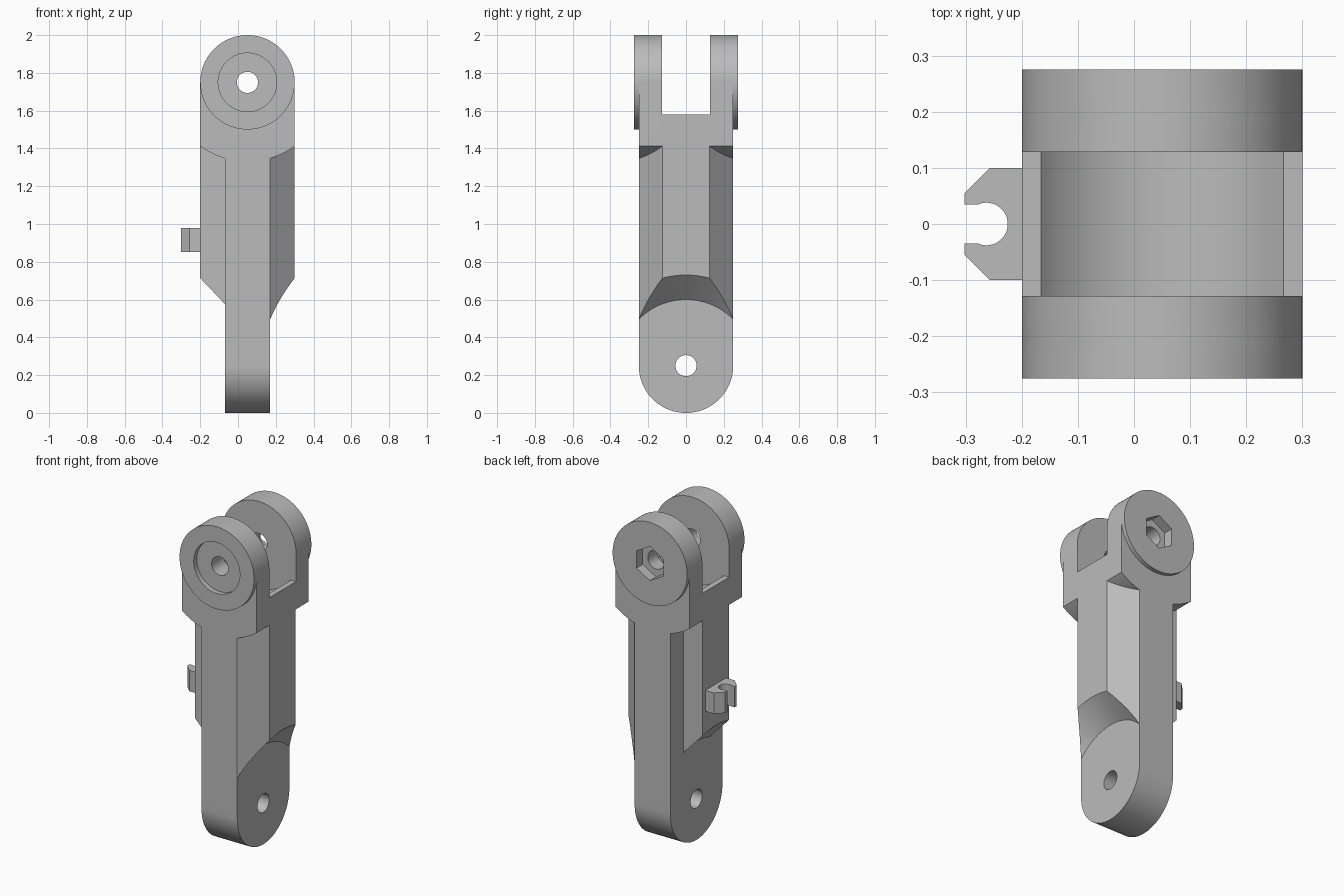
import bpy, bmesh
from math import sin, cos, radians, asin
from mathutils import Vector

if "Cube" in bpy.data.objects:
    bpy.data.objects.remove(bpy.data.objects["Cube"], do_unlink=True)

grey = bpy.data.materials.new("light_grey")
grey.use_nodes = True
grey.diffuse_color = (0.5, 0.5, 0.5, 1)
grey.node_tree.nodes["Principled BSDF"].inputs["Base Color"].default_value = (0.5, 0.5, 0.5, 1)

# Key sizes
CX, TOP, LOW = 0.05, 1.75, 0.25     # fork centre x, fork pivot z, tongue pivot z
R, HOLE = 0.25, 0.056
TX0, TX1 = -0.07, 0.17              # tongue thickness
SLOT, DISC = 0.128, 0.275

AXES = {"x": lambda u, v, t: Vector((t, u, v)),
        "y": lambda u, v, t: Vector((u, t, v)),
        "z": lambda u, v, t: Vector((u, v, t))}


def arc(cu, cv, r, start, end, n=32):
    """Points on an arc, angles in degrees."""
    angles = [radians(start + (end - start) * i / n) for i in range(n + 1)]
    return [(cu + r * cos(a), cv + r * sin(a)) for a in angles]


def circle(cu, cv, r, n=64, start=0):
    return arc(cu, cv, r, start, start + 360, n)[:-1]


def prism(name, axis, profile, t0, t1, end_profile=None):
    """Solid between a profile at t0 and the same (or another) profile at t1."""
    bm = bmesh.new()
    place = AXES[axis]
    a = [bm.verts.new(place(u, v, t0)) for u, v in profile]
    b = [bm.verts.new(place(u, v, t1)) for u, v in (end_profile or profile)]
    n = len(a)
    bm.faces.new(a[::-1])
    bm.faces.new(b)
    for i in range(n):
        j = (i + 1) % n
        bm.faces.new((a[i], a[j], b[j], b[i]))
    bmesh.ops.recalc_face_normals(bm, faces=bm.faces[:])
    mesh = bpy.data.meshes.new(name)
    bm.to_mesh(mesh)
    bm.free()
    mesh.materials.append(grey)
    obj = bpy.data.objects.new(name, mesh)
    bpy.context.collection.objects.link(obj)
    return obj


def combine(target, other, operation):
    """Apply a boolean and discard the helper solid."""
    mod = target.modifiers.new("bool", "BOOLEAN")
    mod.operation, mod.solver, mod.object = operation, "EXACT", other
    bpy.context.view_layer.objects.active = target
    bpy.ops.object.modifier_apply(modifier=mod.name)
    bpy.data.objects.remove(other, do_unlink=True)


def smooth(obj):
    bpy.ops.object.select_all(action="DESELECT")
    obj.select_set(True)
    bpy.context.view_layer.objects.active = obj
    bpy.ops.object.shade_smooth_by_angle(angle=radians(25))


# Middle bar: chamfered on one side, stepped rib on the other
half = [(0.3, 0.125), (TX1, R), (TX0, R), (TX0, 0.125), (-0.2, 0.125)]
body = prism("link_body", "z", half + [(x, -y) for x, y in reversed(half)], 0.3, 1.5)

# Conical run-outs where the bar thins down to the tongue
for face, end in ((TX1, 0.35), (TX0, -0.25)):
    r_end = 0.35 + abs(end - face)
    combine(body, prism("cone_cutter", "x", circle(0, LOW, 0.35, 96), face, end,
                        circle(0, LOW, r_end, 96)), "DIFFERENCE")

# Tongue with rounded lower end
tongue = arc(0, LOW, R, 180, 360, 48) + [(R, 1.4), (-R, 1.4)]
combine(body, prism("tongue", "x", tongue, TX0, TX1), "UNION")

# Fork head: round top, straight sides, curved underside
spread = asin(R / 0.42) * 180 / 3.14159265
head = arc(CX, TOP, R, 0, 180, 48) + arc(CX, TOP, 0.42, 270 - spread, 270 + spread, 32)
combine(body, prism("fork_head", "y", head, -R, R), "UNION")

# Raised round bosses on both fork arms
for side in (-1, 1):
    combine(body, prism("boss", "y", circle(CX, TOP, R, 96), side * 0.2, side * DISC), "UNION")

# Fork slot with scooped floor
slot = [(-0.4, 1.58), (0.5, 1.58), (0.5, 2.2), (-0.4, 2.2)]
combine(body, prism("slot_cutter", "y", slot, -SLOT, SLOT), "DIFFERENCE")
combine(body, prism("scoop_cutter", "y", circle(CX, TOP, 0.275, 96), -SLOT, SLOT), "DIFFERENCE")

# Pivot holes, bolt head recess in front, hexagonal nut recess behind
for cutter in (prism("hole", "y", circle(CX, TOP, HOLE, 48), -0.5, 0.5),
               prism("low_hole", "x", circle(0, LOW, HOLE, 48), -0.5, 0.5),
               prism("bolt_recess", "y", circle(CX, TOP, 0.155), -0.4, 0.03 - DISC),
               prism("nut_recess", "y", circle(CX, TOP, 0.104, 6, 30), DISC - 0.06, 0.4)):
    combine(body, cutter, "DIFFERENCE")
smooth(body)

# Open cable clip on the rib side
jaw = [(-0.302, 0.035), (-0.302, 0.055), (-0.257, 0.1), (-0.195, 0.1)]
clip = jaw + [(x, -y) for x, y in reversed(jaw)] + arc(-0.263, 0, 0.038, -115, 115, 32)
side_clip = prism("side_clip", "z", clip, 0.853, 0.98)
smooth(side_clip)
